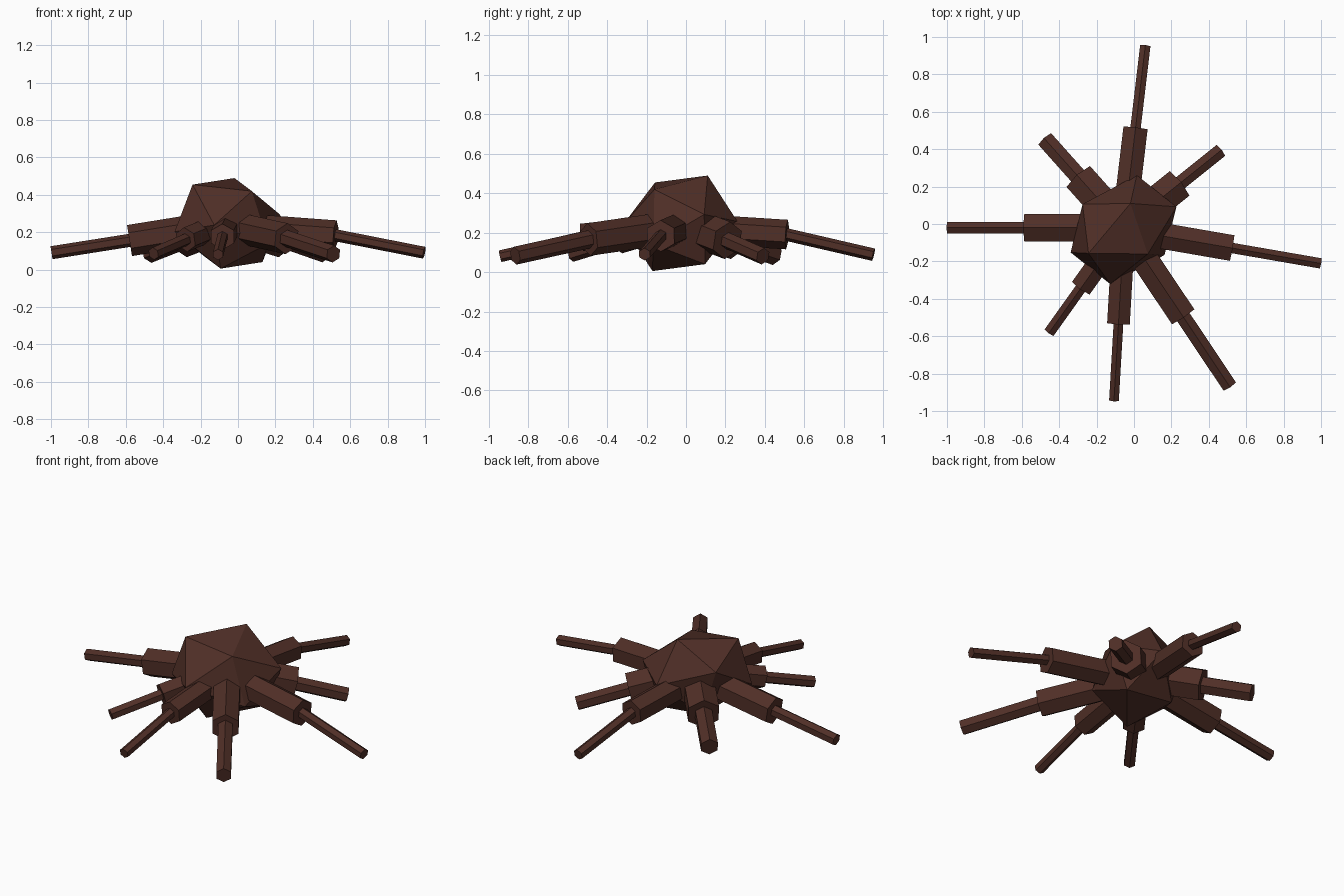
import bpy, bmesh, math
from mathutils import Vector

cube = bpy.data.objects.get("Cube")
if cube:
    bpy.data.objects.remove(cube, do_unlink=True)

# Single dark brown material
brown = bpy.data.materials.new("dark_brown")
color = (0.08, 0.028, 0.02, 1)
brown.diffuse_color = color
brown.use_nodes = True
shader = brown.node_tree.nodes["Principled BSDF"]
shader.inputs["Base Color"].default_value = color
shader.inputs["Roughness"].default_value = 0.9


def finish(bm, name):
    bmesh.ops.recalc_face_normals(bm, faces=bm.faces)
    mesh = bpy.data.meshes.new(name)
    bm.to_mesh(mesh)
    bm.free()
    mesh.materials.append(brown)
    obj = bpy.data.objects.new(name, mesh)
    bpy.context.collection.objects.link(obj)
    return obj


def hex_bar(name, start, end, radius):
    """Six-sided bar between two points, with one edge on top."""
    start, end = Vector(start), Vector(end)
    axis = (end - start).normalized()
    side = axis.cross(Vector((0, 0, 1))).normalized()
    up = side.cross(axis)
    bm = bmesh.new()
    rings = []
    for centre in (start, end):
        rings.append([bm.verts.new(centre + radius * (up * math.cos(i * math.pi / 3)
                      + side * math.sin(i * math.pi / 3))) for i in range(6)])
        bm.faces.new(rings[-1])
    for i in range(6):
        j = (i + 1) % 6
        bm.faces.new((rings[0][i], rings[0][j], rings[1][j], rings[1][i]))
    return finish(bm, name)


# Body: tilted twenty-sided solid, half its corners mirrored through the centre
body_centre = Vector((-0.056, -0.03, 0.247))
half_corners = [(0.037, 0.14, 0.242), (-0.187, -0.127, 0.207), (0.13, -0.13, 0.172),
                (0.071, 0.291, 0.009), (0.283, 0.122, 0.045), (0.219, -0.136, -0.107)]
bm = bmesh.new()
for corner in half_corners:
    for sign in (1, -1):
        bm.verts.new(body_centre + sign * Vector(corner))
bmesh.ops.convex_hull(bm, input=bm.verts)
finish(bm, "body")

# Legs: knee point, foot point, upper radius, lower radius
legs = {
    "back": ((0.008, 0.512, 0.19), (0.06, 0.95, 0.088), 0.075, 0.032),
    "back_left": ((0.235, 0.21, 0.16), (0.46, 0.39, 0.08), 0.097, 0.043),
    "left": ((0.522, -0.128, 0.183), (0.995, -0.21, 0.09), 0.08, 0.032),
    "front_left": ((0.26, -0.492, 0.165), (0.51, -0.866, 0.083), 0.083, 0.046),
    "front": ((-0.083, -0.53, 0.175), (-0.107, -0.942, 0.08), 0.07, 0.03),
    "front_right": ((-0.28, -0.337, 0.16), (-0.452, -0.578, 0.085), 0.067, 0.034),
    "right": ((-0.58, -0.02, 0.155), (-0.997, -0.02, 0.09), 0.084, 0.035),
    "back_right": ((-0.29, 0.245, 0.16), (-0.473, 0.45, 0.087), 0.097, 0.053),
}
for name, (knee, foot, thick, thin) in legs.items():
    knee, foot = Vector(knee), Vector(foot)
    inward = knee - foot
    inward.z = 0
    inward.normalize()
    # The hip is buried in the body
    reach = max((knee - body_centre).xy.length - 0.15, 0.1)
    hip = knee + inward * reach
    hip.z = 0.215
    hex_bar(name + "_upper_leg", hip, knee, thick)
    hex_bar(name + "_lower_leg", knee + inward * 0.02 + Vector((0, 0, 0.004)), foot, thin)
